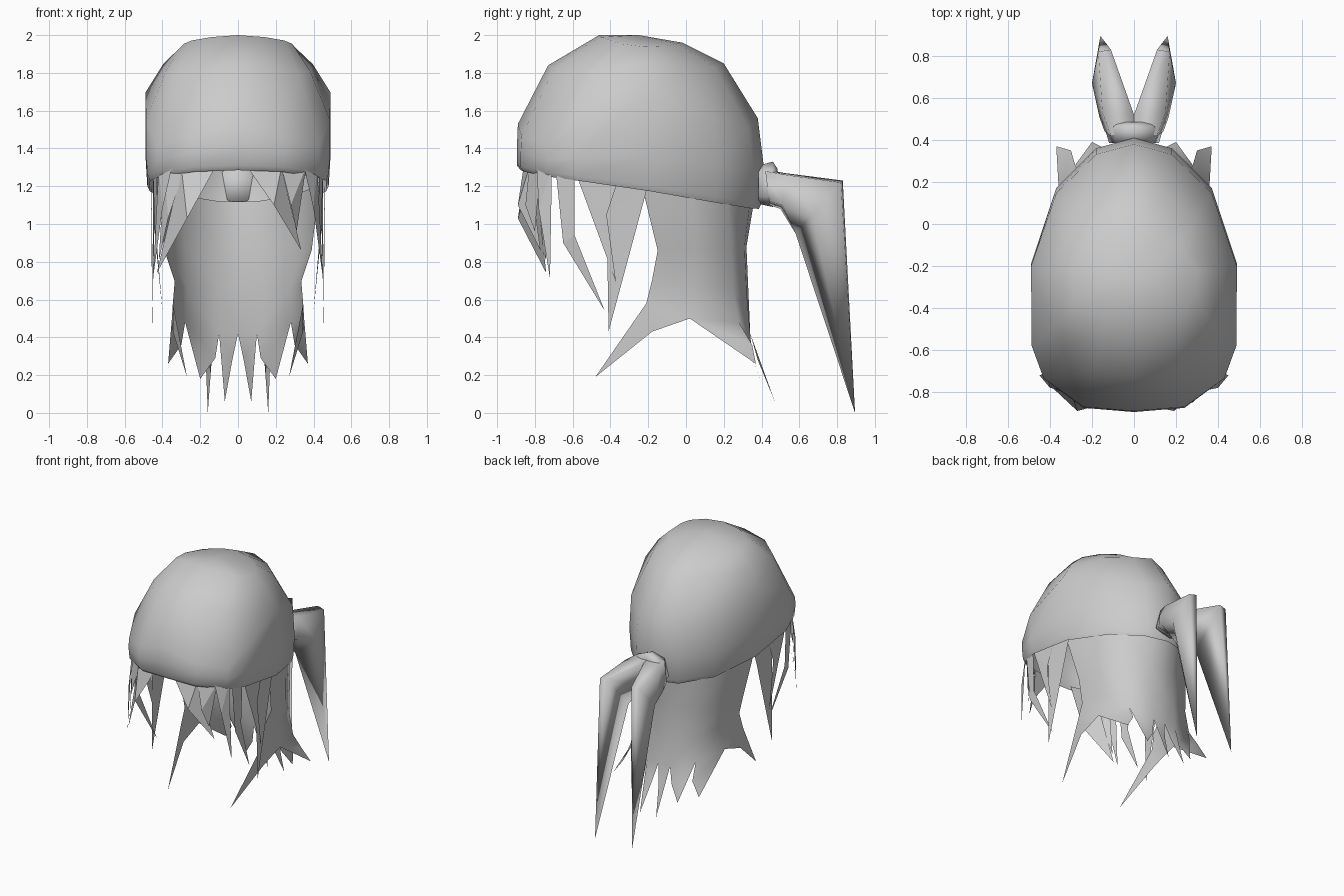
import bpy
import bmesh

cube = bpy.data.objects.get("Cube")
if cube:
    bpy.data.objects.remove(cube)

grey = bpy.data.materials.new("plain grey")
grey.use_nodes = True
COLOUR = (0.6, 0.6, 0.6, 1)
grey.diffuse_color = COLOUR
grey.node_tree.nodes["Principled BSDF"].inputs["Base Color"].default_value = COLOUR


def finish(name, bm, smooth=True, recalc=True):
    """Turn a bmesh into a named grey object."""
    bmesh.ops.remove_doubles(bm, verts=bm.verts, dist=0.0005)
    if recalc:
        bmesh.ops.recalc_face_normals(bm, faces=bm.faces)
    for f in bm.faces:
        f.smooth = smooth
    mesh = bpy.data.meshes.new(name)
    bm.to_mesh(mesh)
    bm.free()
    mesh.materials.append(grey)
    obj = bpy.data.objects.new(name, mesh)
    bpy.context.collection.objects.link(obj)


def loft(bm, rings, closed=True):
    """Bridge rows of points with quads and return the vertex rows."""
    rows = [[bm.verts.new(p) for p in ring] for ring in rings]
    n = len(rows[0])
    for a, b in zip(rows, rows[1:]):
        for i in range(n if closed else n - 1):
            j = (i + 1) % n
            bm.faces.new((a[i], a[j], b[j], b[i]))
    return rows


def fan(bm, ring, tip):
    top = bm.verts.new(tip)
    for a, b in zip(ring, ring[1:] + ring[:1]):
        bm.faces.new((a, b, top))


def flip(points):
    return [(-x, y, z) for x, y, z in points]


# Head wrap: egg-shaped outline lofted upwards, open underneath
# outline x, y, then how much the point counts as side and as corner
half = [(0, -0.89, 0, 0), (0.24, -0.87, 0, 0.5), (0.43, -0.73, 0.1, 1),
        (0.487, -0.57, 0.6, 0.6), (0.49, -0.18, 1, 0), (0.37, 0.18, 0.4, 0.4),
        (0.18, 0.37, 0, 0.4), (0, 0.42, 0, 0)]
outline = half + [(-x, y, s, c) for x, y, s, c in half[-2:0:-1]]
# width, front y, back y, front z, back z, side lift, corner drop, corner pull
levels = [(0.955, -0.875, 0.385, 1.285, 1.08, 0, 0.01, 0),
          (0.98, -0.895, 0.4, 1.31, 1.11, 0, 0.01, 0),
          (1.0, -0.895, 0.41, 1.41, 1.32, 0, 0.06, 0),
          (1.0, -0.89, 0.38, 1.53, 1.56, 0.15, 0.13, 0),
          (0.81, -0.73, 0.20, 1.84, 1.85, 0, 0.05, 0.06),
          (0.61, -0.46, -0.02, 2.0, 1.96, -0.04, 0.02, 0.06)]


def wrap_ring(width, front, back, z_front, z_back, lift, drop, pull):
    ring = []
    middle = (front + back) / 2
    for x, y, side, corner in outline:
        t = (y + 0.89) / 1.31
        shrink = 1 - pull * corner
        ring.append((x * width * shrink,
                     middle + (front + t * (back - front) - middle) * shrink,
                     z_front + t * (z_back - z_front) + lift * side - drop * corner))
    return ring


bm = bmesh.new()
rows = loft(bm, [wrap_ring(*lv) for lv in levels])
fan(bm, rows[-1], (0, -0.25, 2.0))
finish("head_wrap", bm)

# Knot at the back of the wrap
bm = bmesh.new()
section = [(0, 1.09), (0.14, 1.14), (0.1, 1.29), (0, 1.33),
           (-0.1, 1.29), (-0.14, 1.14)]
rings = [[(x * s, y, 1.2 + (z - 1.2) * s) for x, z in section]
         for y, s in ((0.385, 0.85), (0.46, 1.0), (0.485, 0.7))]
rows = loft(bm, rings)
bm.faces.new(rows[0])
bm.faces.new(rows[-1])
finish("knot", bm)

# Two hanging tails: square at the knot, bent, then tapering to a point
tail = [[(0, 0.42, 1.29), (0.11, 0.42, 1.28), (0.14, 0.44, 1.12), (0, 0.44, 1.1)],
        [(0, 0.52, 1.27), (0.15, 0.53, 1.26), (0.165, 0.51, 1.1), (0.01, 0.5, 1.08)],
        [(0.11, 0.83, 1.23), (0.17, 0.82, 1.22), (0.2, 0.67, 1.05), (0.09, 0.58, 0.95)]]
for name, side in (("left_tail", 1), ("right_tail", -1)):
    bm = bmesh.new()
    rows = loft(bm, tail if side > 0 else [flip(r) for r in tail])
    fan(bm, rows[-1], (0.16 * side, 0.895, 0))
    finish(name, bm)

# Long back hair: half a curved sheet, mirrored, with pointed ends
sheet = [[(0.435, -0.24, 1.23), (0.39, 0.03, 1.19), (0.29, 0.22, 1.15),
          (0.1, 0.34, 1.12), (0, 0.36, 1.12)],
         [(0.39, -0.15, 0.86), (0.375, 0.05, 0.87), (0.28, 0.24, 0.88),
          (0.1, 0.31, 0.88), (0, 0.32, 0.88)],
         [(0.335, -0.18, 0.7), (0.33, 0.03, 0.68), (0.27, 0.25, 0.66),
          (0.1, 0.32, 0.65), (0, 0.33, 0.65)],
         [(0.345, -0.21, 0.58), (0.35, 0.02, 0.5), (0.28, 0.28, 0.48),
          (0.1, 0.34, 0.42), (0, 0.34, 0.42)]]
# Tip and side point of each lock along the lower edge
locks = [[(0.27, -0.48, 0.19), (0.345, -0.18, 0.43)],
         [(0.37, 0.37, 0.26), (0.3, 0.35, 0.36)],
         [(0.2, 0.39, 0.18), (0.12, 0.35, 0.29)],
         [(0.07, 0.47, 0.06), (0.03, 0.38, 0.28)]]
bm = bmesh.new()
for mirror in (False, True):
    fix = flip if mirror else list
    base = loft(bm, [fix(r) for r in sheet], closed=False)[-1]
    for i, ends in enumerate(locks):
        tip, bend = [bm.verts.new(p) for p in fix(ends)]
        bm.faces.new((base[i], tip, bend))
        bm.faces.new((base[i], bend, base[i + 1]))
finish("back_hair", bm)


# Loose flat locks under the brim
def lock(name, points):
    bm = bmesh.new()
    bm.faces.new([bm.verts.new(p) for p in points])
    bmesh.ops.triangulate(bm, faces=bm.faces)
    finish(name, bm, smooth=False, recalc=False)


side_locks = {
    "temple_lock": [(0.35, -0.79, 1.3), (0.4, -0.78, 1.08),
                    (0.45, -0.72, 0.71), (0.42, -0.71, 1.3)],
    "cheek_lock": [(0.43, -0.69, 1.29), (0.43, -0.65, 0.9), (0.4, -0.43, 0.54),
                   (0.44, -0.59, 0.94), (0.45, -0.59, 1.27)],
    "ear_lock": [(0.455, -0.58, 1.26), (0.46, -0.37, 0.69),
                 (0.46, -0.42, 1.05), (0.455, -0.36, 1.23)],
    "long_side_lock": [(0.45, -0.43, 1.24), (0.45, -0.42, 1.06),
                       (0.455, -0.41, 0.43), (0.44, -0.24, 1.1),
                       (0.44, -0.2, 1.21)],
}
for name, points in side_locks.items():
    lock("left_" + name, points)
    lock("right_" + name, flip(points))

# Uneven fringe swept to both sides
lock("left_fringe", [(0.05, -0.86, 1.3), (0.19, -0.89, 1.1),
                     (0.335, -0.77, 0.86), (0.23, -0.83, 1.3)])
lock("left_outer_fringe", [(0.23, -0.83, 1.3), (0.28, -0.85, 1.1),
                           (0.31, -0.8, 0.96), (0.36, -0.77, 1.3)])
lock("right_fringe", [(-0.12, -0.85, 1.3), (-0.27, -0.89, 1.03),
                      (-0.43, -0.74, 0.74), (-0.3, -0.8, 1.3)])
lock("right_outer_fringe", [(-0.28, -0.81, 1.3), (-0.37, -0.79, 1.03),
                            (-0.42, -0.74, 0.8), (-0.39, -0.75, 1.3)])
